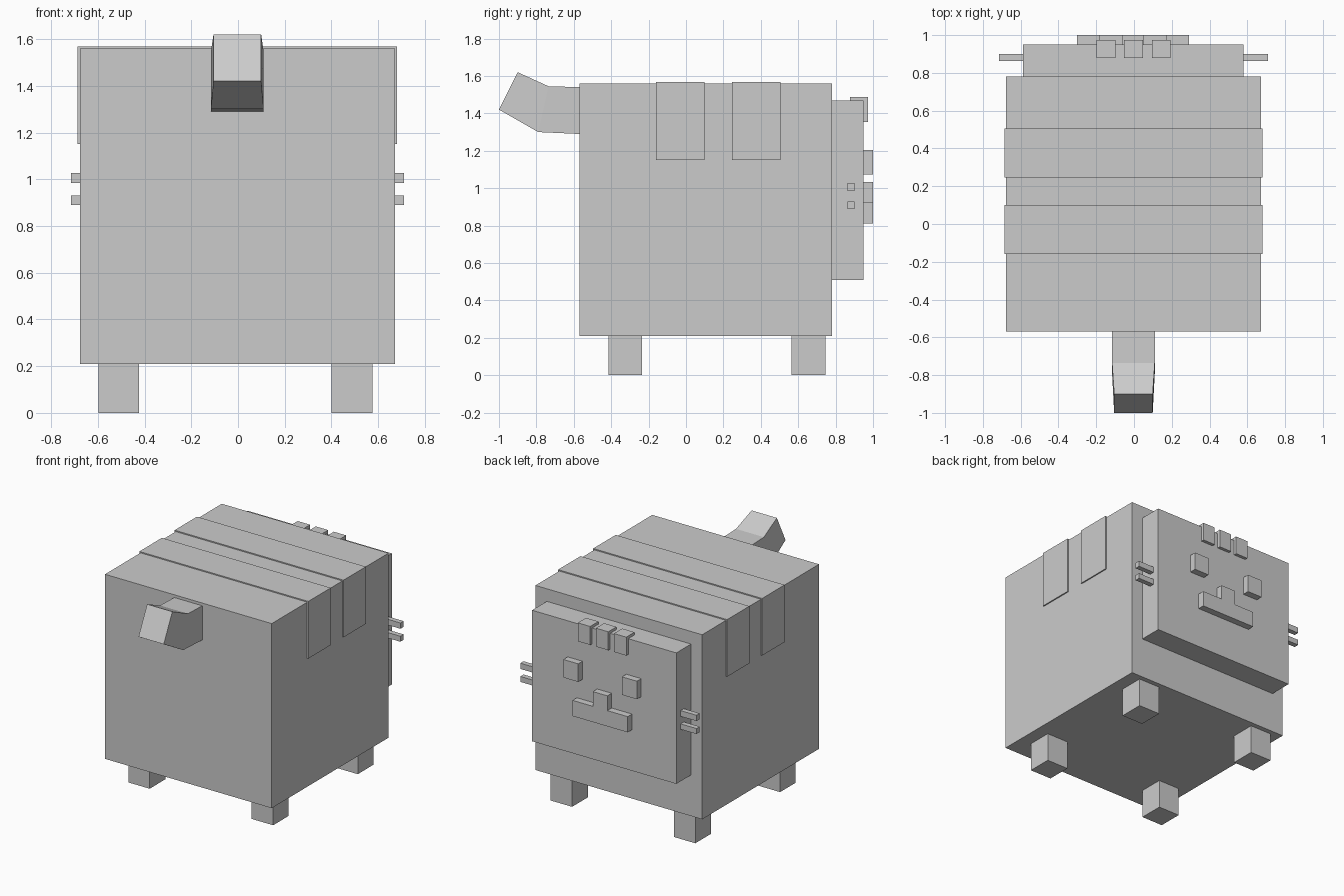
import bpy, bmesh

if "Cube" in bpy.data.objects:
    bpy.data.objects.remove(bpy.data.objects["Cube"])

grey = bpy.data.materials.new("plain_grey")
grey.diffuse_color = (0.6, 0.6, 0.6, 1)
grey.use_nodes = True
grey.node_tree.nodes["Principled BSDF"].inputs["Base Color"].default_value = grey.diffuse_color


def finish(name, bm):
    bmesh.ops.recalc_face_normals(bm, faces=bm.faces[:])
    me = bpy.data.meshes.new(name)
    bm.to_mesh(me)
    bm.free()
    me.materials.append(grey)
    ob = bpy.data.objects.new(name, me)
    bpy.context.collection.objects.link(ob)
    return ob


def box(name, x, y, z):
    """Box from (min, max) ranges on each axis."""
    bm = bmesh.new()
    bmesh.ops.create_cube(bm, size=1)
    for v in bm.verts:
        v.co = [r[0] if c < 0 else r[1] for c, r in zip(v.co, (x, y, z))]
    return finish(name, bm)


# Body and face slab
box("body", (-0.677, 0.672), (-0.57, 0.78), (0.21, 1.56))
box("head", (-0.587, 0.58), (0.78, 0.95), (0.51, 1.468))

# Raised stripes wrapping over the back
for i, y in enumerate(((-0.16, 0.10), (0.247, 0.505))):
    box(f"stripe_{i}", (-0.686, 0.681), y, (1.15, 1.568))

# Legs
for x in ((-0.597, -0.424), (0.40, 0.575)):
    for y in ((-0.415, -0.235), (0.563, 0.745)):
        box("leg", x, y, (0, 0.21))

# Whiskers, two on each side
for x in ((-0.715, -0.587), (0.58, 0.71)):
    for z in ((0.89, 0.93), (0.985, 1.027)):
        box("whisker", x, (0.863, 0.90), z)

# Forehead tufts folded over the top edge of the head
for cx in (-0.148, -0.002, 0.144):
    box("forehead_tuft", (cx - 0.05, cx + 0.05), (0.878, 0.973), (1.353, 1.488))

# Eyes
for x in ((-0.303, -0.182), (0.172, 0.292)):
    box("eye", x, (0.95, 1.0), (1.072, 1.204))

# Nose and mouth as one extruded T
bm = bmesh.new()
outline = [(-0.228, 0.81), (0.218, 0.81), (0.218, 0.925), (0.054, 0.925),
           (0.054, 1.033), (-0.064, 1.033), (-0.064, 0.925), (-0.228, 0.925)]
face = bm.faces.new([bm.verts.new((x, 0.95, z)) for x, z in outline])
ext = bmesh.ops.extrude_face_region(bm, geom=[face])
bmesh.ops.translate(bm, vec=(0, 0.05, 0),
                    verts=[g for g in ext["geom"] if isinstance(g, bmesh.types.BMVert)])
finish("nose_and_mouth", bm)

# Tail: three rectangular sections, (y, z) top, (y, z) bottom, half width
sections = [((-0.57, 1.54), (-0.57, 1.29), 0.113),
            ((-0.735, 1.545), (-0.79, 1.30), 0.113),
            ((-0.90, 1.62), (-1.0, 1.42), 0.102)]
bm = bmesh.new()
rings = []
for top, bot, w in sections:
    rings.append([bm.verts.new((s * w - 0.003, *p))
                  for s, p in ((-1, top), (1, top), (1, bot), (-1, bot))])
for a, b in zip(rings, rings[1:]):
    for i in range(4):
        j = (i + 1) % 4
        bm.faces.new((a[i], a[j], b[j], b[i]))
bm.faces.new(rings[0])
bm.faces.new(rings[-1])
finish("tail", bm)
